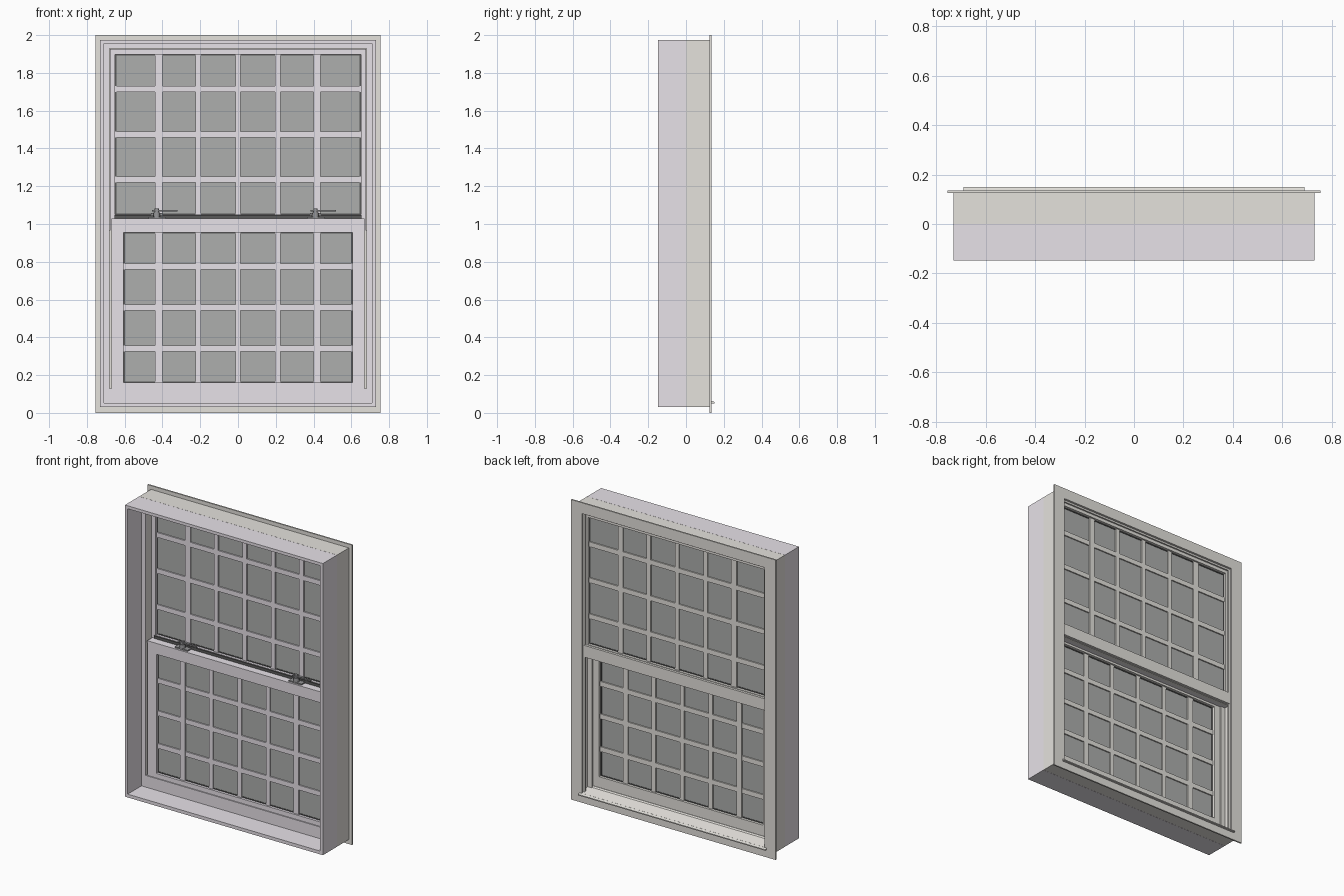
import bpy, bmesh, math
from mathutils import Matrix

if "Cube" in bpy.data.objects:
    bpy.data.objects.remove(bpy.data.objects["Cube"])


def material(name, col):
    m = bpy.data.materials.new(name)
    m.diffuse_color = (*col, 1)
    m.use_nodes = True
    m.node_tree.nodes["Principled BSDF"].inputs["Base Color"].default_value = m.diffuse_color
    return m


INNER = material("interior_paint", (0.80, 0.76, 0.81))
OUTER = material("exterior_paint", (0.78, 0.76, 0.72))
GLASS = material("glass_grey", (0.42, 0.43, 0.42))
DARK = material("gasket_dark", (0.10, 0.10, 0.10))
METAL = material("lock_metal", (0.30, 0.30, 0.31))


def finish(name, bm, mat):
    bmesh.ops.recalc_face_normals(bm, faces=bm.faces)
    me = bpy.data.meshes.new(name)
    bm.to_mesh(me)
    bm.free()
    me.materials.append(mat)
    ob = bpy.data.objects.new(name, me)
    bpy.context.collection.objects.link(ob)
    return ob


def add_box(bm, x0, x1, y0, y1, z0, z1):
    mat = Matrix.Translation(((x0 + x1) / 2, (y0 + y1) / 2, (z0 + z1) / 2)) @ \
        Matrix.Diagonal((x1 - x0, y1 - y0, z1 - z0, 1))
    bmesh.ops.create_cube(bm, size=1, matrix=mat)


def box(name, mat, *dims):
    bm = bmesh.new()
    add_box(bm, *dims)
    return finish(name, bm, mat)


def ring(name, mat, outer, inner, y0, y1):
    """Rectangular frame; outer and inner are (half width, bottom, top)."""
    bm = bmesh.new()
    loops = []
    for y in (y0, y1):
        for w, b, t in (outer, inner):
            loops.append([bm.verts.new((x, y, z)) for x, z in
                          ((-w, b), (w, b), (w, t), (-w, t))])
    fo, fi, bo, bi = loops
    for a, b in ((fo, fi), (bo, bi), (fo, bo), (fi, bi)):
        for i in range(4):
            j = (i + 1) % 4
            bm.faces.new((a[i], a[j], b[j], b[i]))
    return finish(name, bm, mat)


def prism(name, mat, half, profile):
    """Extrude a (y, z) profile across x."""
    bm = bmesh.new()
    face = bm.faces.new([bm.verts.new((-half, y, z)) for y, z in profile])
    ext = bmesh.ops.extrude_face_region(bm, geom=[face])["geom"]
    verts = [v for v in ext if isinstance(v, bmesh.types.BMVert)]
    bmesh.ops.translate(bm, verts=verts, vec=(2 * half, 0, 0))
    return finish(name, bm, mat)


def grille(name, mat, half, z0, z1, rows, y0, y1):
    """Five upright bars and three cross bars."""
    bm = bmesh.new()
    for x, w in ((-0.42, 0.04), (-0.21, 0.028), (0, 0.028), (0.21, 0.028), (0.418, 0.036)):
        add_box(bm, x - w / 2, x + w / 2, y0, y1, z0, z1)
    for z in rows:
        add_box(bm, -half, half, y0 + 0.0008, y1 - 0.0008, z - 0.016, z + 0.016)
    return finish(name, bm, mat)


def sash(name, outer, inner, y0, y1, rows):
    """Two-tone sash with gasket, glass and a grille on each side."""
    mid = (y0 + y1) / 2
    w, b, t = inner
    ring(name + "_inside", INNER, outer, inner, y0, mid)
    ring(name + "_outside", OUTER, outer, inner, mid, y1)
    ring(name + "_gasket", DARK, (w + 0.002, b - 0.002, t + 0.002),
         (w - 0.006, b + 0.006, t - 0.006), mid - 0.007, mid + 0.007)
    box(name + "_glass", GLASS, -w, w, mid - 0.004, mid + 0.004, b, t)
    grille(name + "_grille_inside", INNER, w, b, t, rows, mid - 0.013, mid - 0.003)
    grille(name + "_grille_outside", OUTER, w, b, t, rows, mid + 0.003, mid + 0.013)


# Outer casing: deep interior jamb, window frame and nailing flange
ring("jamb_extension", INNER, (0.73, 0.03, 1.975), (0.71, 0.052, 1.955), -0.148, 0.0)
ring("window_frame", OUTER, (0.73, 0.03, 1.975), (0.68, 0.06, 1.93), 0.001, 0.126)
ring("interior_stop", INNER, (0.715, 0.045, 1.96), (0.68, 0.13, 1.93), -0.003, 0.012)
ring("flange", OUTER, (0.755, 0.0, 2.0), (0.672, 0.062, 1.928), 0.125, 0.135)
ring("exterior_bead", OUTER, (0.682, 0.058, 1.932), (0.664, 0.066, 1.918), 0.108, 0.118)

# Sashes
sash("lower_sash", (0.67, 0.07, 1.024), (0.605, 0.16, 0.955), 0.004, 0.052,
     (0.775, 0.558, 0.34))
sash("upper_sash", (0.678, 0.965, 1.926), (0.65, 1.05, 1.898), 0.058, 0.106,
     (1.715, 1.475, 1.235))

# Meeting rail details
box("lower_rail_cap", INNER, -0.67, 0.67, 0.0, 0.056, 1.018, 1.03)
box("upper_rail_face", OUTER, -0.668, 0.668, 0.1, 0.122, 0.968, 1.046)
box("weather_strip", DARK, -0.655, 0.655, 0.05, 0.06, 1.03, 1.048)

# Jamb tracks beside the lower sash
for s, side in ((-1, "left"), (1, "right")):
    x0, x1 = sorted((s * 0.648, s * 0.682))
    box("parting_stop_" + side, OUTER, x0, x1, 0.056, 0.066, 0.07, 0.966)

# Sloped sill with projecting nose
prism("sill", OUTER, 0.681, [(0.012, 0.05), (0.012, 0.09), (0.055, 0.088),
                             (0.062, 0.08), (0.135, 0.063), (0.135, 0.045)])
prism("sill_nose", OUTER, 0.69, [(0.126, 0.05), (0.126, 0.064), (0.144, 0.061),
                                 (0.15, 0.057), (0.15, 0.05)])

# Sash locks on the meeting rail
for x, side in ((-0.43, "left"), (0.41, "right")):
    bm = bmesh.new()
    add_box(bm, x - 0.045, x + 0.05, 0.012, 0.05, 1.029, 1.038)
    add_box(bm, x - 0.03, x + 0.03, 0.052, 0.085, 1.045, 1.058)
    add_box(bm, x - 0.025, x + 0.11, 0.018, 0.03, 1.067, 1.074)
    for r, z0, z1 in ((0.018, 1.036, 1.062), (0.012, 1.06, 1.082)):
        bmesh.ops.create_cone(bm, cap_ends=True, segments=20, radius1=r, radius2=r * 0.9,
                              depth=z1 - z0,
                              matrix=Matrix.Translation((x, 0.03, (z0 + z1) / 2)))
    ob = finish("sash_lock_" + side, bm, METAL)
    bpy.ops.object.select_all(action='DESELECT')
    bpy.context.view_layer.objects.active = ob
    ob.select_set(True)
    bpy.ops.object.shade_smooth_by_angle(angle=math.radians(30))
